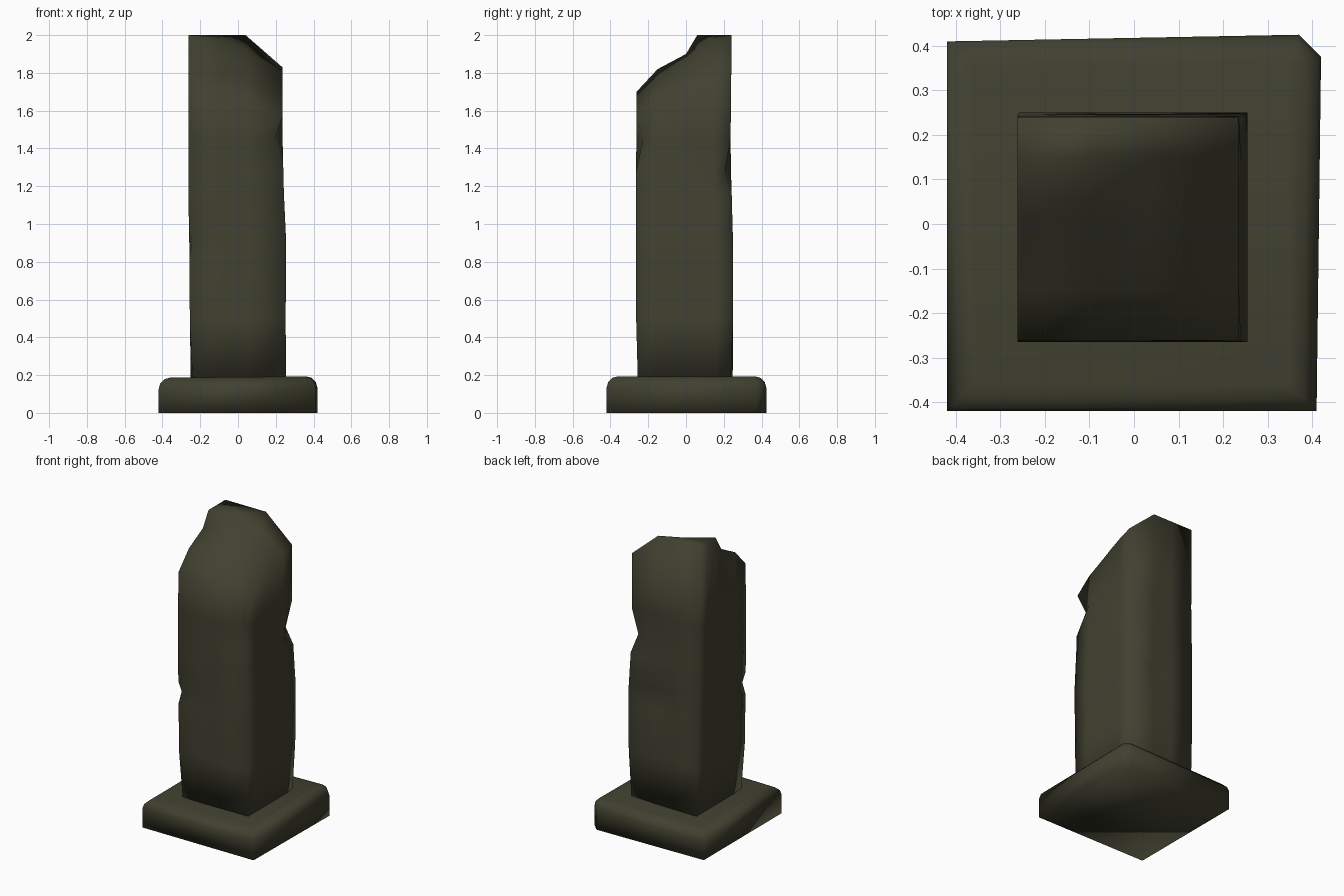
import bpy, bmesh

if "Cube" in bpy.data.objects:
    bpy.data.objects.remove(bpy.data.objects["Cube"])

stone = bpy.data.materials.new("dark olive stone")
stone.diffuse_color = (0.053, 0.053, 0.031, 1)
stone.use_nodes = True
stone.node_tree.nodes["Principled BSDF"].inputs["Base Color"].default_value = stone.diffuse_color


def finish(bm, name):
    bmesh.ops.recalc_face_normals(bm, faces=bm.faces)
    me = bpy.data.meshes.new(name)
    bm.to_mesh(me)
    bm.free()
    me.materials.append(stone)
    for p in me.polygons:
        p.use_smooth = True
    ob = bpy.data.objects.new(name, me)
    bpy.context.collection.objects.link(ob)
    return ob


# Square plinth with one chipped corner and a rounded upper rim
bm = bmesh.new()
outline = [(-.42, -.42), (.41, -.42), (.42, .375), (.37, .425), (-.42, .41)]
low = [bm.verts.new((x, y, 0)) for x, y in outline]
high = [bm.verts.new((x, y, .19 + .01 * x)) for x, y in outline]
bm.faces.new(low[::-1])
bm.faces.new(high)
for i in range(5):
    j = (i + 1) % 5
    bm.faces.new((low[i], low[j], high[j], high[i]))
rim = [e for e in bm.edges if all(v in high for v in e.verts)]
bmesh.ops.bevel(bm, geom=rim, offset=.06, segments=3, profile=.5, affect='EDGES')
finish(bm, "plinth")

# Broken column: lofted wall rings closed by a jagged height grid
XS = [-.262, -.1, .04, .235]
YS = [-.262, -.15, 0, .06, .15, .24]
TOP = [
    [1.70, 1.67, 1.64, 1.57],
    [1.82, 1.78, 1.75, 1.66],
    [1.90, 1.88, 1.85, 1.73],
    [2.00, 1.93, 1.89, 1.76],
    [2.00, 1.99, 1.92, 1.80],
    [2.00, 2.00, 2.00, 1.83],
]
# z, x min, x max, y min, y max
LEVELS = [
    (.17, -.25, .255, -.255, .247),
    (.50, -.255, .252, -.264, .25),
    (.82, -.258, .255, -.265, .25),
    (.90, -.258, .255, -.265, .25),
    (.97, -.26, .252, -.265, .247),
    (1.16, -.262, .243, -.264, .242),
    (1.28, -.262, .24, -.264, .238),
    (1.45, -.262, .236, -.263, .236),
]
# Chips: (level, column, row) -> inward shift in x and y
CHIPS = {
    (6, 3, 5): (-.03, -.03),
    (7, 3, 0): (-.04, .035),
    (3, 0, 0): (.014, .014),
    (3, 2, 5): (0, -.035),
    (0, 3, 5): (-.015, -.01),
    (0, 0, 0): (.01, .01),
}
loop = ([(i, 0) for i in range(3)] + [(3, j) for j in range(5)]
        + [(i, 5) for i in range(3, 0, -1)] + [(0, j) for j in range(5, 0, -1)])


def remap(v, src, lo, hi):
    return lo + (v - src[0]) / (src[-1] - src[0]) * (hi - lo)


bm = bmesh.new()
rings = []
for n, (z, x0, x1, y0, y1) in enumerate(LEVELS):
    ring = []
    for i, j in loop:
        dx, dy = CHIPS.get((n, i, j), (0, 0))
        ring.append(bm.verts.new((remap(XS[i], XS, x0, x1) + dx,
                                  remap(YS[j], YS, y0, y1) + dy, z)))
    rings.append(ring)
grid = [[bm.verts.new((x, y, TOP[j][i])) for i, x in enumerate(XS)]
        for j, y in enumerate(YS)]
rings.append([grid[j][i] for i, j in loop])
for a, b in zip(rings, rings[1:]):
    for k in range(len(loop)):
        m = (k + 1) % len(loop)
        bm.faces.new((a[k], a[m], b[m], b[k]))
for j in range(5):
    for i in range(3):
        bm.faces.new((grid[j][i], grid[j][i + 1], grid[j + 1][i + 1], grid[j + 1][i]))
bm.faces.new(rings[0][::-1])
finish(bm, "broken_column")
